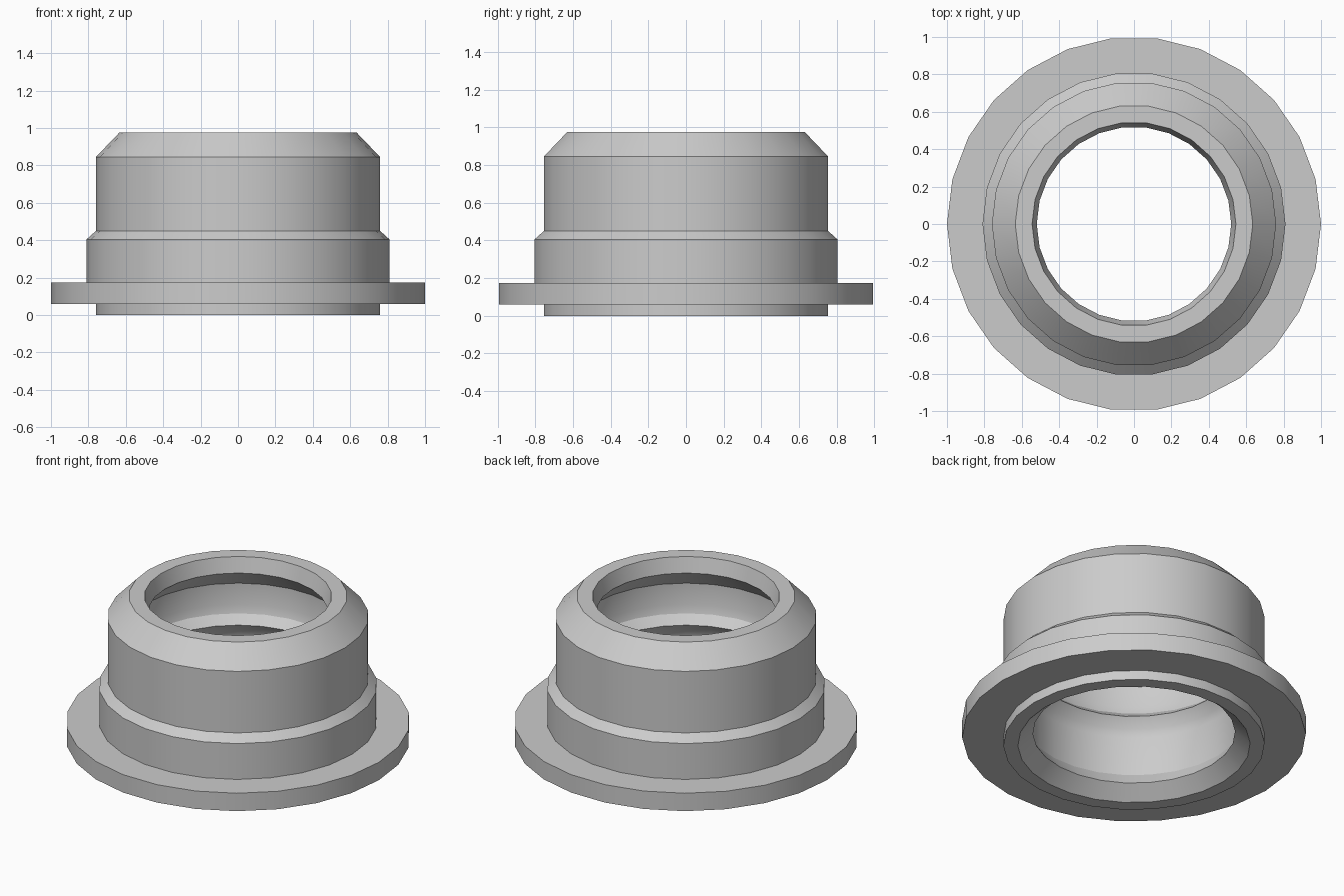
import bpy
import bmesh
from math import cos, sin, pi, radians

cube = bpy.data.objects.get("Cube")
if cube:
    bpy.data.objects.remove(cube, do_unlink=True)

SIDES = 26

# Plain grey metal
grey = bpy.data.materials.new("plain grey")
grey.use_nodes = True
colour = (0.6, 0.6, 0.6, 1)
grey.diffuse_color = colour
grey.node_tree.nodes["Principled BSDF"].inputs["Base Color"].default_value = colour

# Outer wall from the bottom lip up over the flange, step and top chamfer
outer = [(.76, 0), (.76, .06), (1, .06), (1, .175), (.81, .175),
         (.81, .405), (.76, .45), (.76, .845), (.635, .975)]

# Bore from the tapered mouth down past the upper groove, rib and lower groove
inner = [(.545, .975), (.52, .88), (.645, .757), (.645, .62), (.63, .57),
         (.575, .52), (.62, .46), (.635, .41), (.635, .16),
         (.588, .08), (.676, 0)]


def lathe(name, profile, material):
    """Turn a closed (radius, height) profile around the z axis."""
    bm = bmesh.new()
    rings = []
    for r, z in profile:
        angles = [2 * pi * i / SIDES for i in range(SIDES)]
        rings.append([bm.verts.new((r * cos(a), r * sin(a), z)) for a in angles])
    for k, low in enumerate(rings):
        high = rings[(k + 1) % len(rings)]
        for i in range(SIDES):
            j = (i + 1) % SIDES
            bm.faces.new((low[i], low[j], high[j], high[i]))
    bmesh.ops.recalc_face_normals(bm, faces=bm.faces)
    mesh = bpy.data.meshes.new(name)
    bm.to_mesh(mesh)
    bm.free()
    mesh.materials.append(material)
    obj = bpy.data.objects.new(name, mesh)
    bpy.context.collection.objects.link(obj)
    return obj


bushing = lathe("flanged_bushing", outer + inner, grey)

# Smooth round walls with crisp profile edges
bpy.ops.object.select_all(action='DESELECT')
bushing.select_set(True)
bpy.context.view_layer.objects.active = bushing
bpy.ops.object.shade_smooth_by_angle(angle=radians(30))
